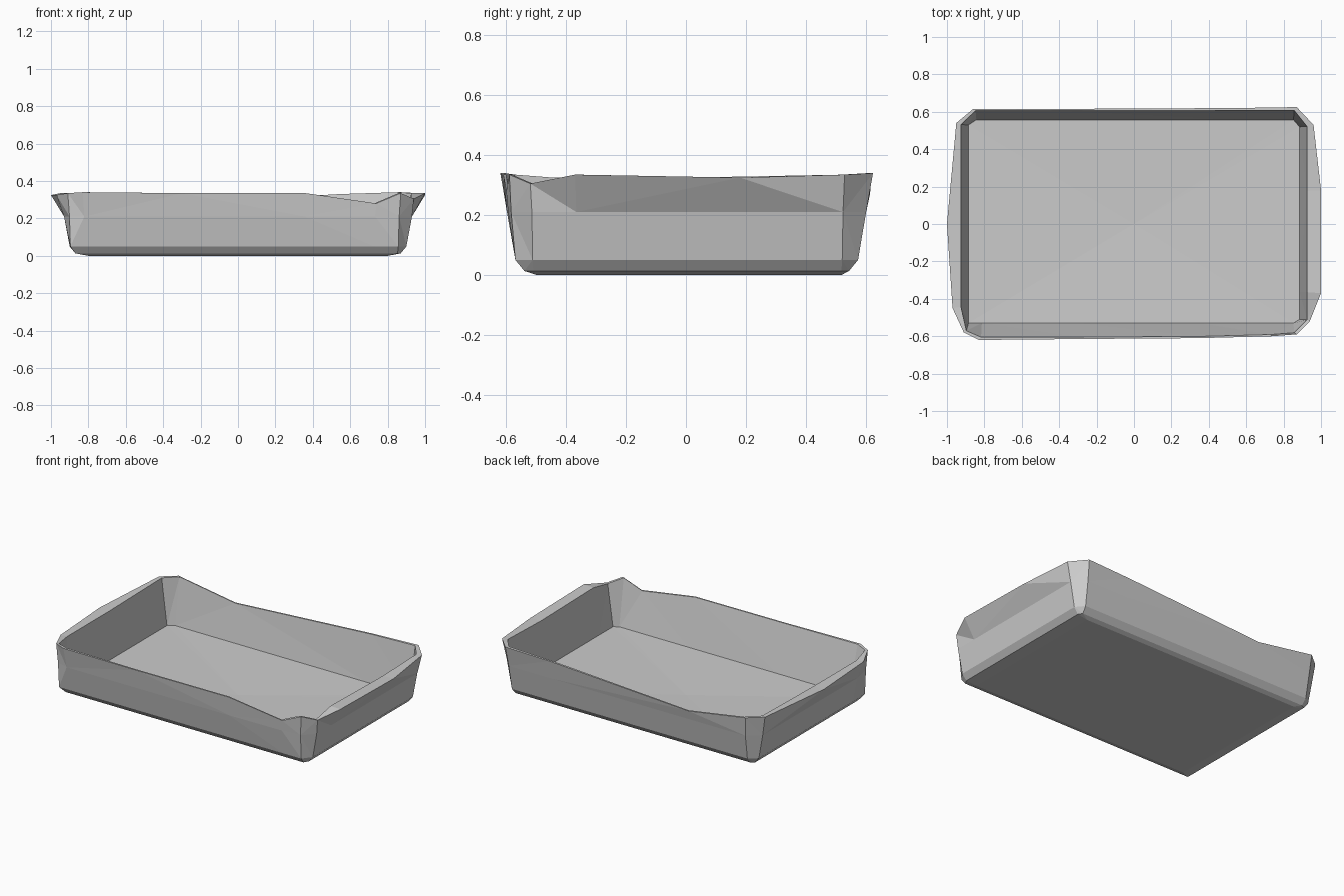
import bpy, bmesh

if "Cube" in bpy.data.objects:
    bpy.data.objects.remove(bpy.data.objects["Cube"])

# Rim outline, counter-clockwise from the left middle: x, y, z
RIM = [(-1, 0, .325), (-.97, -.45, .325), (-.91, -.58, .335), (-.83, -.62, .34),
       (-.3, -.615, .335), (.36, -.61, .335), (.74, -.6, .28), (.87, -.59, .335),
       (.94, -.52, .305), (1, -.37, .335), (1, .18, .325), (.96, .53, .335),
       (.87, .625, .34), (.55, .62, .33), (-.45, .615, .27), (-.86, .615, .335),
       (-.95, .54, .335)]

grey = bpy.data.materials.new("plain grey")
grey.diffuse_color = (.6, .6, .6, 1)
grey.use_nodes = True
grey.node_tree.nodes["Principled BSDF"].inputs["Base Color"].default_value = grey.diffuse_color

bm = bmesh.new()


def clamp(v, lo, hi):
    return max(lo, min(hi, v))


def ring(scale, xmax, front, back, z=None):
    """Copy of the rim outline squeezed into a box, at height z or at rim height."""
    return [bm.verts.new((clamp(x * scale, -xmax, xmax),
                          clamp(y * scale, -front, back),
                          h if z is None else z)) for x, y, h in RIM]


def bridge(a, b):
    n = len(a)
    for i in range(n):
        j = (i + 1) % n
        bm.faces.new((a[i], a[j], b[j], b[i]))


# Underside, outer wall, flared rim, inner wall, floor
rings = [ring(.95, .80, .50, .52, 0),
         ring(.98, .87, .54, .545, .013),
         ring(.985, .90, .57, .575, .05),
         ring(.99, .93, .598, .602, .21),
         ring(1, 1, .62, .625),
         ring(.985, .925, .605, .607),
         ring(.98, .885, .53, .557, .035)]
for a, b in zip(rings, rings[1:]):
    bridge(a, b)
bm.faces.new(rings[0][::-1])

# Floor fans out from a slightly sunken centre
centre = bm.verts.new((0, 0, .02))
last = rings[-1]
for i in range(len(last)):
    bm.faces.new((last[i], last[(i + 1) % len(last)], centre))

bmesh.ops.recalc_face_normals(bm, faces=bm.faces)
bmesh.ops.triangulate(bm, faces=bm.faces)
mesh = bpy.data.meshes.new("tray")
bm.to_mesh(mesh)
bm.free()
mesh.materials.append(grey)
bpy.context.collection.objects.link(bpy.data.objects.new("tray", mesh))
